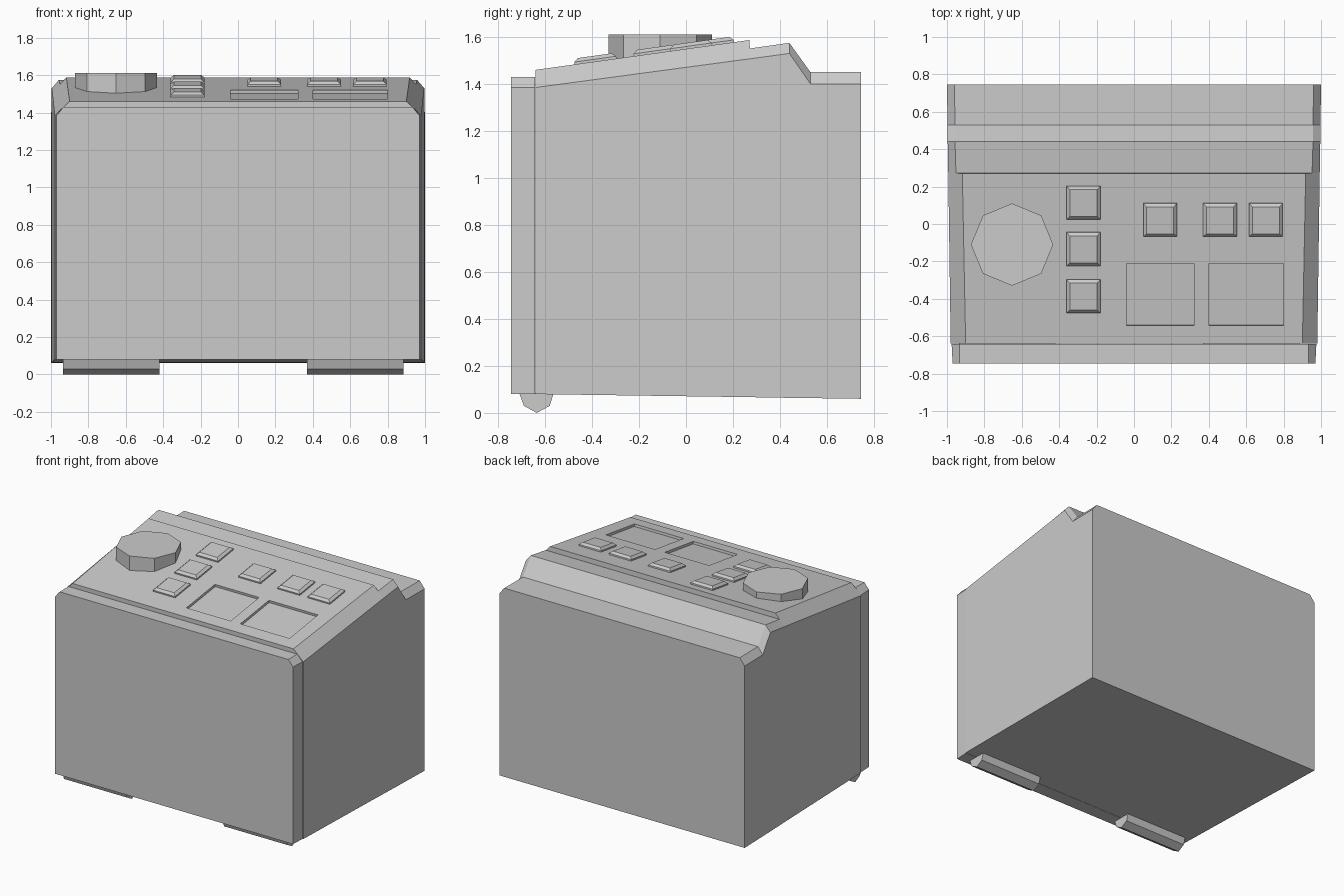
import bpy, bmesh, math
from mathutils import Vector, Matrix

if "Cube" in bpy.data.objects:
    bpy.data.objects.remove(bpy.data.objects["Cube"])

grey = bpy.data.materials.new("light grey")
grey.diffuse_color = (0.6, 0.6, 0.6, 1)
grey.use_nodes = True
grey.node_tree.nodes["Principled BSDF"].inputs["Base Color"].default_value = grey.diffuse_color

# Sloped control surface: height at a given depth, and its tilt
FRONT_Y, FRONT_Z, STEP_Y, STEP_Z = -0.64, 1.46, 0.27, 1.587
TILT = math.atan2(STEP_Z - FRONT_Z, STEP_Y - FRONT_Y)


def panel_z(y):
    return FRONT_Z + (y - FRONT_Y) * math.tan(TILT)


def on_panel(x, y):
    return Matrix.Translation((x, y, panel_z(y))) @ Matrix.Rotation(TILT, 4, 'X')


def loft(name, rings, matrix=Matrix()):
    """Closed solid through rings that have equal point counts."""
    bm = bmesh.new()
    loops = [[bm.verts.new(matrix @ Vector(p)) for p in ring] for ring in rings]
    n = len(loops[0])
    for a, b in zip(loops, loops[1:]):
        for i in range(n):
            j = (i + 1) % n
            bm.faces.new((a[i], a[j], b[j], b[i]))
    bm.faces.new(loops[0])
    bm.faces.new(loops[-1])
    bmesh.ops.recalc_face_normals(bm, faces=bm.faces)
    mesh = bpy.data.meshes.new(name)
    bm.to_mesh(mesh)
    bm.free()
    ob = bpy.data.objects.new(name, mesh)
    mesh.materials.append(grey)
    bpy.context.collection.objects.link(ob)
    return ob


def section(y, bottom, shoulder, top, outer, inner):
    """Cross-section of the case with chamfered upper corners."""
    return [(-outer, y, bottom), (outer, y, bottom), (outer, y, shoulder),
            (inner, y, top), (-inner, y, top), (-outer, y, shoulder)]


def rect(w, d, z):
    return [(-w / 2, -d / 2, z), (w / 2, -d / 2, z), (w / 2, d / 2, z), (-w / 2, d / 2, z)]


# Main case with sloped top, step, ridge and rear ledge
body = loft("case", [
    section(-0.64, 0.08, 1.385, 1.46, 0.98, 0.90),
    section(0.27, 0.067, 1.507, 1.587, 0.993, 0.918),
    section(0.272, 0.067, 1.507, 1.551, 0.993, 0.952),
    section(0.44, 0.064, 1.53, 1.575, 0.996, 0.957),
    section(0.53, 0.063, 1.40, 1.45, 0.997, 0.957),
    section(0.745, 0.06, 1.40, 1.45, 1.0, 0.96),
])

# Front door
loft("front_door", [
    section(-0.745, 0.08, 1.385, 1.43, 0.97, 0.932),
    section(-0.642, 0.08, 1.385, 1.43, 0.975, 0.932),
])

# Recessed displays cut into the control surface
for i, (x0, x1) in enumerate([(-0.04, 0.32), (0.40, 0.80)]):
    cutter = loft(f"display_cutter_{i + 1}",
                  [rect(x1 - x0, 0.335, -0.018), rect(x1 - x0, 0.335, 0.06)],
                  on_panel((x0 + x1) / 2, -0.377))
    cutter.hide_render = True
    cutter.hide_viewport = True
    cut = body.modifiers.new("display_recess", 'BOOLEAN')
    cut.operation = 'DIFFERENCE'
    cut.solver = 'EXACT'
    cut.object = cutter

# Square buttons with bevelled tops
spots = [(-0.27, 0.115), (-0.27, -0.133), (-0.27, -0.385),
         (0.14, 0.023), (0.46, 0.023), (0.705, 0.023)]
for i, (x, y) in enumerate(spots):
    loft(f"button_{i + 1}",
         [rect(0.18, 0.18, -0.01), rect(0.18, 0.18, 0.01), rect(0.145, 0.145, 0.025)],
         on_panel(x, y))

# Octagonal dial
octagon = [(-0.652 + 0.22 * math.cos(k * math.pi / 4),
            -0.11 + 0.22 * math.sin(k * math.pi / 4)) for k in range(8)]
loft("dial", [[(x, y, z) for x, y in octagon] for z in (1.48, 1.61)])

# Front feet
profile = [(-0.71, 0.085), (-0.69, 0.03), (-0.635, 0.0), (-0.58, 0.03), (-0.563, 0.085)]
for name, x0, x1 in [("left_foot", -0.935, -0.42), ("right_foot", 0.37, 0.885)]:
    loft(name, [[(x, y, z) for y, z in profile] for x in (x0, x1)])
